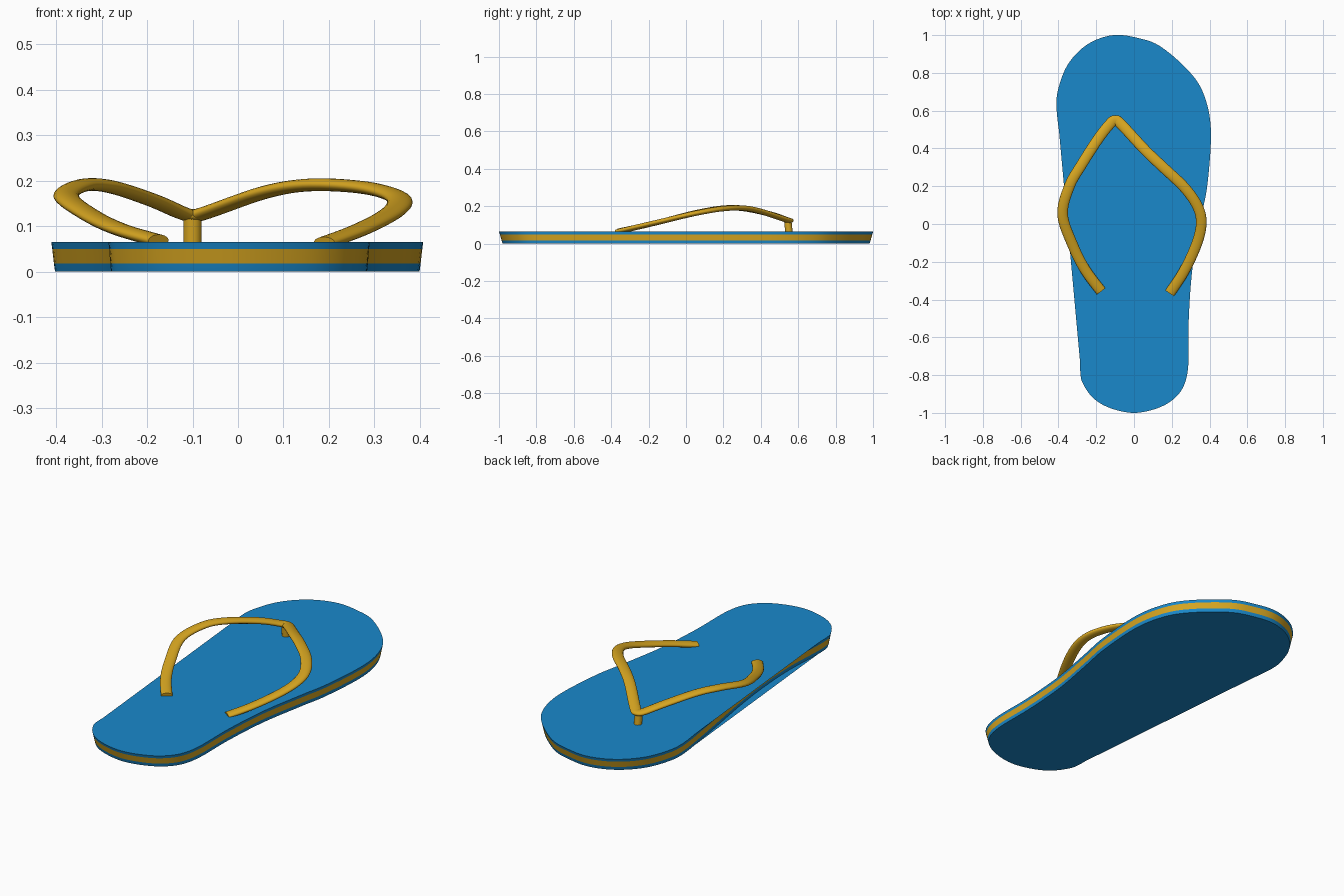
import bpy, bmesh, math
from mathutils import Vector

if "Cube" in bpy.data.objects:
    bpy.data.objects.remove(bpy.data.objects["Cube"])


def material(name, rgb):
    m = bpy.data.materials.new(name)
    m.diffuse_color = (*rgb, 1)
    m.use_nodes = True
    m.node_tree.nodes["Principled BSDF"].inputs["Base Color"].default_value = m.diffuse_color
    return m


BLUE = material("blue_foam", (0.01, 0.25, 0.60))
GOLD = material("gold_rubber", (0.68, 0.38, 0.015))


def spline(pts, steps, closed=False):
    """Catmull-Rom curve through the points."""
    pts = [Vector(p) for p in pts]
    n = len(pts)
    get = (lambda i: pts[i % n]) if closed else (lambda i: pts[max(0, min(n - 1, i))])
    out = []
    for i in range(n if closed else n - 1):
        a, b, c, d = (get(i + k) for k in (-1, 0, 1, 2))
        for s in range(steps):
            t = s / steps
            out.append(0.5 * (2 * b + (c - a) * t + (2 * a - 5 * b + 4 * c - d) * t ** 2
                              + (3 * b - a - 3 * c + d) * t ** 3))
    return out if closed else out + [pts[-1]]


def finish(bm, name, mats, angle=40):
    me = bpy.data.meshes.new(name)
    bm.to_mesh(me)
    bm.free()
    for m in mats:
        me.materials.append(m)
    ob = bpy.data.objects.new(name, me)
    bpy.context.collection.objects.link(ob)
    bpy.ops.object.select_all(action='DESELECT')
    ob.select_set(True)
    bpy.context.view_layer.objects.active = ob
    bpy.ops.object.shade_smooth_by_angle(angle=math.radians(angle))
    return ob


# Sole outline, clockwise from the toe tip
OUTLINE = [(-.11, 1), (.02, .985), (.14, .94), (.29, .81), (.37, .685), (.407, .5),
           (.39, .22), (.355, .03), (.31, -.23), (.29, -.5), (.288, -.74),
           (.262, -.86), (.2, -.935), (.11, -.98), (0, -1), (-.11, -.98),
           (-.2, -.935), (-.262, -.86), (-.285, -.77), (-.275, -.5), (-.288, -.25),
           (-.318, 0), (-.375, .35), (-.41, .61), (-.394, .74), (-.34, .86), (-.24, .955)]
STEPS = 6
outline = spline(OUTLINE, STEPS, closed=True)

# Layered side walls, slightly wider at the top
bm = bmesh.new()
LEVELS = [(0, .98), (.018, .986), (.05, .995), (.065, 1)]
rings = [[bm.verts.new((p.x * s, p.y * s, z)) for p in outline] for z, s in LEVELS]
n = len(outline)
for k in range(3):
    for i in range(n):
        j = (i + 1) % n
        f = bm.faces.new((rings[k][j], rings[k][i], rings[k + 1][i], rings[k + 1][j]))
        f.material_index = 1 if k == 1 else 0
# Top and bottom sheets run straight across the hollow on the left side
lo, hi = 18 * STEPS + 1, 23 * STEPS - 3
for ring, up in ((rings[0], False), (rings[3], True)):
    cap = ring[:lo + 1] + ring[hi:]
    bm.faces.new(cap[::-1] if up else cap)
bm.normal_update()
for f in bm.faces:
    if len(f.verts) > 4 and (f.normal.z > 0) != (f.calc_center_median().z > .03):
        f.normal_flip()
finish(bm, "sole", [BLUE, GOLD])

# Y-shaped strap: flat oval section swept over the foot
PATH = [(-.175, -.355, .068), (-.26, -.24, .093), (-.325, -.11, .124), (-.378, .05, .165),
        (-.342, .2, .190), (-.28, .31, .187), (-.19, .45, .158), (-.125, .532, .130),
        (-.1, .547, .124), (-.07, .530, .130), (.06, .39, .175), (.16, .295, .191),
        (.27, .19, .186), (.338, .09, .170), (.356, 0, .151), (.33, -.11, .124),
        (.265, -.25, .091), (.19, -.365, .063)]
path = spline(PATH, 6)
bm = bmesh.new()
SIDES = 20
loops = []
for i, p in enumerate(path):
    t = (path[min(i + 1, len(path) - 1)] - path[max(i - 1, 0)]).normalized()
    side = t.cross(Vector((0, 0, 1))).normalized()
    up = side.cross(t)
    loops.append([bm.verts.new(p + side * .028 * math.cos(a) + up * .014 * math.sin(a))
                  for a in (2 * math.pi * k / SIDES for k in range(SIDES))])
for a, b in zip(loops, loops[1:]):
    for k in range(SIDES):
        m = (k + 1) % SIDES
        bm.faces.new((a[k], a[m], b[m], b[k]))
bm.faces.new(loops[0][::-1])
bm.faces.new(loops[-1])
bmesh.ops.recalc_face_normals(bm, faces=bm.faces)
finish(bm, "strap", [GOLD], 50)

# Toe post under the strap's point
bm = bmesh.new()
bmesh.ops.create_cone(bm, cap_ends=True, segments=24, radius1=.02, radius2=.02, depth=.08)
for v in bm.verts:
    v.co += Vector((-.1, .548 - v.co.z * .1, .085))
finish(bm, "toe_post", [GOLD])
